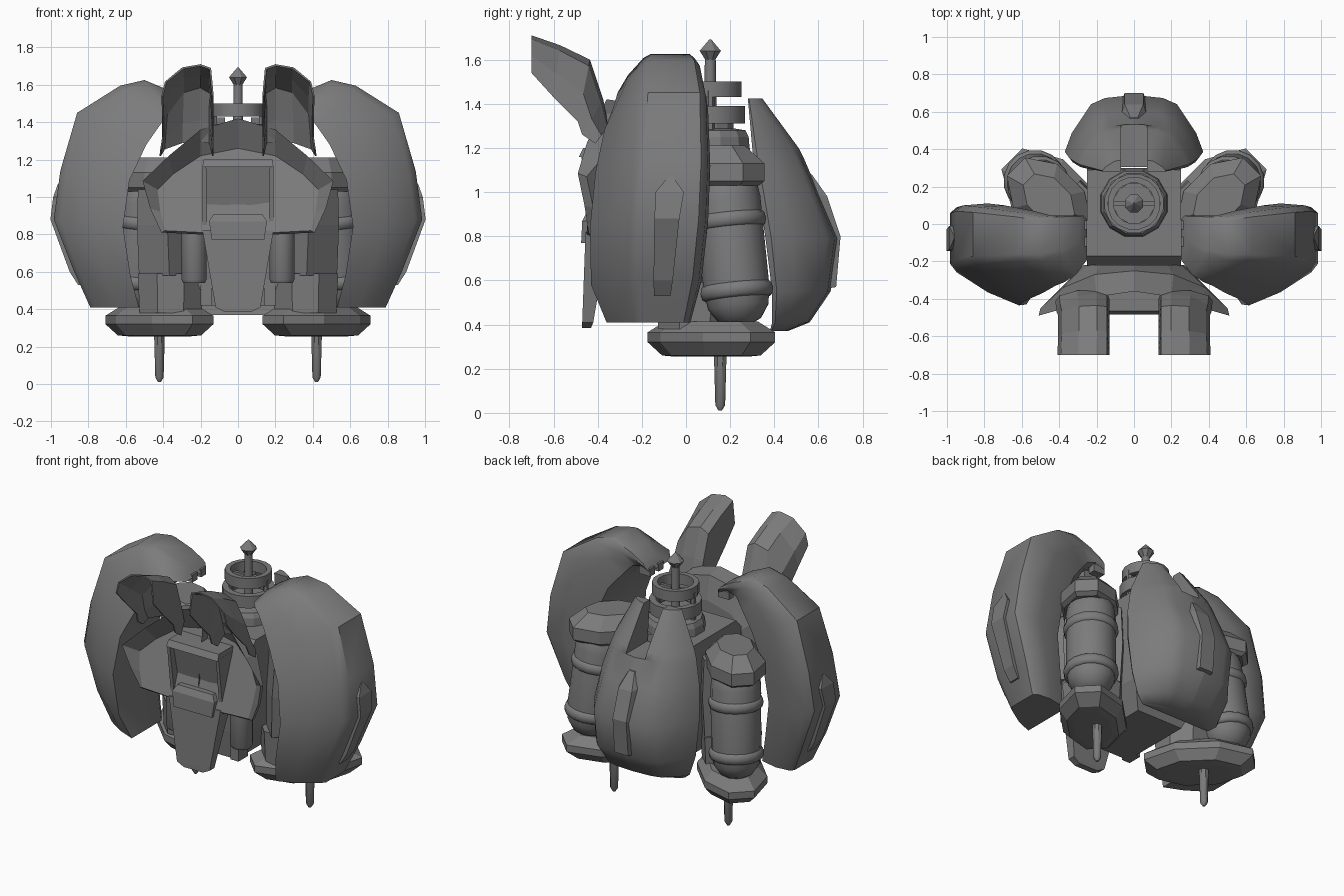
import bpy, bmesh, math
from mathutils import Matrix, Vector

grey = bpy.data.materials.new("gunmetal_grey")
grey.diffuse_color = (0.2, 0.2, 0.2, 1)


def finish(name, bm, mirror=False, smooth=0):
    bmesh.ops.recalc_face_normals(bm, faces=bm.faces)
    me = bpy.data.meshes.new(name)
    bm.to_mesh(me)
    bm.free()
    me.materials.append(grey)
    ob = bpy.data.objects.new(name, me)
    bpy.context.collection.objects.link(ob)
    if smooth:
        bpy.ops.object.select_all(action='DESELECT')
        ob.select_set(True)
        bpy.context.view_layer.objects.active = ob
        bpy.ops.object.shade_smooth_by_angle(angle=math.radians(smooth))
    if mirror:
        ob.modifiers.new("mirror", 'MIRROR')
    return ob


def loft(name, rings, mirror=False, smooth=0):
    """Skin a list of equal-length closed rings and cap both ends."""
    bm = bmesh.new()
    vs = [[bm.verts.new(p) for p in r] for r in rings]
    n = len(rings[0])
    for a, b in zip(vs, vs[1:]):
        for i in range(n):
            j = (i + 1) % n
            bm.faces.new((a[i], a[j], b[j], b[i]))
    bm.faces.new(vs[0])
    bm.faces.new(vs[-1])
    return finish(name, bm, mirror, smooth)


def lathe(name, profile, center, n, mirror=False, smooth=0, tilt=(0, 0), closed=False, diag=1):
    """Spin (radius, z) points; tilt is the x and y rotation about the center,
    diag stretches the part along the outward-back diagonal."""
    m = (Matrix.Translation(center) @ Matrix.Rotation(tilt[1], 4, 'Y')
         @ Matrix.Rotation(tilt[0], 4, 'X'))
    if diag != 1:
        m = m @ Matrix.Rotation(math.pi / 4, 4, 'Z') @ Matrix.Diagonal((diag, 1, 1, 1))
    bm = bmesh.new()
    rows = []
    for r, z in profile:
        rows.append([bm.verts.new(m @ Vector((r * math.cos(t), r * math.sin(t), z)))
                     for t in (2 * math.pi * (i + .5) / n for i in range(n))])
    for a, b in zip(rows, rows[1:] + rows[:1] if closed else rows[1:]):
        for i in range(n):
            j = (i + 1) % n
            bm.faces.new((a[i], a[j], b[j], b[i]))
    if not closed:
        bm.faces.new(rows[0])
        bm.faces.new(rows[-1])
    return finish(name, bm, mirror, smooth)


def rect(x0, x1, y0, y1, z):
    return [(x0, y0, z), (x1, y0, z), (x1, y1, z), (x0, y1, z)]


def diag_rect(u0, u1, v, z):
    """Rectangle along the pod diagonal, u outward and v to each side."""
    k = math.sqrt(.5)
    return [(.42 + (u - w) * k, .115 + (u + w) * k, z)
            for u, w in ((u0, -v), (u1, -v), (u1, v), (u0, v))]


def block(name, x0, x1, y0, y1, z0, z1, mirror=False):
    return loft(name, [rect(x0, x1, y0, y1, z0), rect(x0, x1, y0, y1, z1)], mirror)


# Central body
loft("body", [rect(-.17, .17, -.26, .24, .42), rect(-.24, .24, -.28, .3, .6),
              rect(-.25, .25, -.3, .3, 1.05), rect(-.25, .25, -.17, .29, 1.2)])

# Side shields: outer x/z, inner x/z, front y, back y for each station
stations = [(.79, .41, .53, .41, -.36, .02), (.88, .61, .575, .58, -.43, .07),
            (.985, .88, .615, .84, -.435, .10), (.95, 1.14, .58, 1.09, -.41, .11),
            (.86, 1.45, .49, 1.28, -.37, .10), (.63, 1.595, .42, 1.38, -.33, .07),
            (.50, 1.625, .37, 1.45, -.31, .045), (.38, 1.575, .31, 1.48, -.27, .045),
            (.29, 1.52, .25, 1.46, -.19, .045)]
section = [(1, 0), (.55, .13), (.1, .33), (0, .42), (0, .92), (.1, .98),
           (.45, 1), (.9, .93), (1, .82)]
loft("side_shield", [[(ox + (ix - ox) * t, yf + (yb - yf) * s, oz + (iz - oz) * t)
                      for t, s in section] for ox, oz, ix, iz, yf, yb in stations], True, 40)

# Raised bar on each side shield: surface x, rise, front y, back y, z
loft("side_bar", [rect(x - .1, x + d, y0, y1, z) for x, d, y0, y1, z in
                  [(.845, .01, -.145, -.07, .53), (.875, .025, -.147, -.06, .6),
                   (.985, .018, -.143, -.03, .88), (.968, .02, -.138, -.01, 1.0),
                   (.958, .005, -.08, -.06, 1.07)]], True)

# Clasps under the shield tips
for y in (-.12, -.03):
    block("shield_clasp", .25, .33, y, y + .05, 1.43, 1.48, True)

# Back shield with a slot at the top: z, slot half width, half width, inner y, outer y
back = [(1.425, .07, .17, .28, .345), (1.2, .07, .285, .30, .51), (1.16, .07, .30, .305, .53),
        (1.155, 0, .302, .305, .533), (1.0, 0, .345, .33, .60), (.79, 0, .37, .36, .69),
        (.55, 0, .36, .39, .655), (.41, 0, .31, .39, .56), (.37, 0, .26, .38, .46)]
half = [(0, 0), (.95, 0), (1, .08), (.9, .38), (.62, .85), (.42, .95), (0, 1)]
loft("back_shield", [[(max(x0, w * u), yi + (yo - yi) * v, z) for u, v in half]
                     for z, x0, w, yi, yo in back], True, 45)

# Raised bar on the back shield
loft("back_bar", [[(-.07, .57, .55), (.07, .57, .55), (.05, .68, .57), (-.05, .68, .57)],
                  [(-.08, .62, .8), (.08, .62, .8), (.05, .70, .8), (-.05, .70, .8)],
                  [(-.08, .55, 1.0), (.08, .55, 1.0), (.05, .64, .98), (-.05, .64, .98)],
                  [(-.03, .5, 1.1), (.03, .5, 1.1), (.02, .57, 1.08), (-.02, .57, 1.08)]])

# Tank pods: tank, bands, cap, base, spike and backing frame
tilt = (.1, -.08)
c = (.515, .21, .75)
lathe("tank", [(.04, -.36), (.1, -.33), (.14, -.27), (.152, -.19), (.152, .22),
               (.14, .30), (.1, .36)], c, 16, True, 40, tilt)
for z in (-.2, .12):
    lathe("tank_band", [(.148, z - .035), (.162, z - .025), (.168, z), (.162, z + .025),
                        (.148, z + .035)], c, 16, True, 60, tilt)
lathe("tank_cap", [(.16, 1.03), (.18, 1.05), (.18, 1.13), (.11, 1.21)], (.455, .13, 0), 8, True,
      0, diag=1.5)
lathe("pod_base", [(.12, .255), (.16, .26), (.207, .32), (.207, .365), (.15, .415)],
      (.42, .115, 0), 8, True, 0, diag=1.72)
lathe("leg_spike", [(.008, .01), (.024, .035), (.032, .3)], (.42, .155, 0), 8, True, 40)
lathe("pod_column", [(.18, .38), (.19, .59)], (.36, .04, 0), 8, True)
loft("pod_frame", [diag_rect(-.24, -.01, .165, .58), diag_rect(-.24, -.01, .18, .85),
                   diag_rect(-.22, -.01, .17, 1.1)], True)

# Chest hood: sloped face, overhanging rim, roof edge, back
face = [(0, -.30, 1.26), (.2, -.31, 1.22), (.35, -.36, 1.12), (.43, -.42, 1.04),
        (.415, -.44, .92), (.39, -.45, .82), (0, -.45, .8)]
rim = [(0, -.36, 1.42), (.2, -.39, 1.36), (.37, -.45, 1.22), (.51, -.49, 1.085),
       (.47, -.46, .94), (.41, -.44, .81), (0, -.43, .79)]
roof = [(0, -.25, 1.405), (.21, -.27, 1.345), (.38, -.34, 1.2), (.5, -.45, 1.07),
        (.46, -.42, .93), (.40, -.39, .81), (0, -.3, .79)]
rear = [(0, -.22, 1.25), (.18, -.22, 1.2), (.25, -.22, 1.12), (.27, -.22, 1.02),
        (.27, -.22, .92), (.25, -.22, .82), (0, -.22, .79)]
loft("chest_hood", [face, rim, roof, rear], True)

# Upswept hollow horns: lower y/z, upper y/z, inner x, outer x
horn = [(-.70, 1.54, -.70, 1.71, .13, .41), (-.60, 1.43, -.57, 1.665, .13, .405),
        (-.49, 1.32, -.435, 1.60, .13, .405), (-.47, 1.26, -.375, 1.42, .13, .415),
        (-.41, 1.22, -.35, 1.30, .13, .42)]
hsec = [(0, 0), (.05, .88), (.25, 1), (.6, .9), (.93, .45), (1, 0),
        (.97, 0), (.9, .43), (.58, .85), (.26, .94), (.085, .84), (.03, 0)]
loft("horn", [[(xi + (xo - xi) * u, yl + (yu - yl) * v, zl + (zu - zl) * v) for u, v in hsec]
              for yl, zl, yu, zu, xi, xo in horn], True)

# Snout: framed hood, recessed panel, lower lip and tapered tongue
loft("snout_panel", [rect(-.17, .17, -.36, -.25, .77), rect(-.17, .17, -.44, -.25, 1.17)])
loft("snout_side", [rect(.165, .19, -.43, -.3, .8), rect(.17, .19, -.475, -.25, 1.17)], True)
loft("snout_top", [rect(-.19, .19, -.485, -.27, 1.16), rect(-.185, .185, -.465, -.27, 1.2)])
loft("snout_lip", [rect(-.14, .14, -.475, -.34, .77), rect(-.155, .155, -.47, -.34, .87),
                   rect(-.13, .13, -.45, -.34, .91)])
loft("snout_tongue", [rect(-.07, .07, -.47, -.43, .385), rect(-.12, .12, -.47, -.42, .41),
                      rect(-.19, .19, -.455, -.35, .82)])
lathe("cheek_drum", [(.06, .54), (.07, .56), (.07, .82)], (.235, -.30, 0), 12, True, 40)
block("cheek_foot", .14, .2, -.28, -.18, .42, .56, True)

# Turret on top: neck, open rings, struts, rod and tip
t = (0, .11, 0)
lathe("turret_neck", [(.185, 1.19), (.18, 1.25), (.165, 1.28), (.1, 1.29)], t, 12)
lathe("turret_core", [(.11, 1.27), (.11, 1.33)], t, 12)
lathe("lower_ring", [(.12, 1.31), (.16, 1.31), (.16, 1.39), (.12, 1.39)], t, 16, False, 40, closed=True)
lathe("upper_ring", [(.11, 1.43), (.143, 1.43), (.143, 1.50), (.11, 1.50)], t, 16, False, 40, closed=True)
lathe("ring_strut", [(.018, 1.28), (.018, 1.46)], (.127, .11, 0), 6, True)
block("ring_spoke", 0, .12, .10, .12, 1.44, 1.46, True)
lathe("antenna_rod", [(.03, 1.28), (.024, 1.64)], t, 10, False, 40)
lathe("antenna_tip", [(.025, 1.60), (.052, 1.64), (.004, 1.692)], t, 8)
